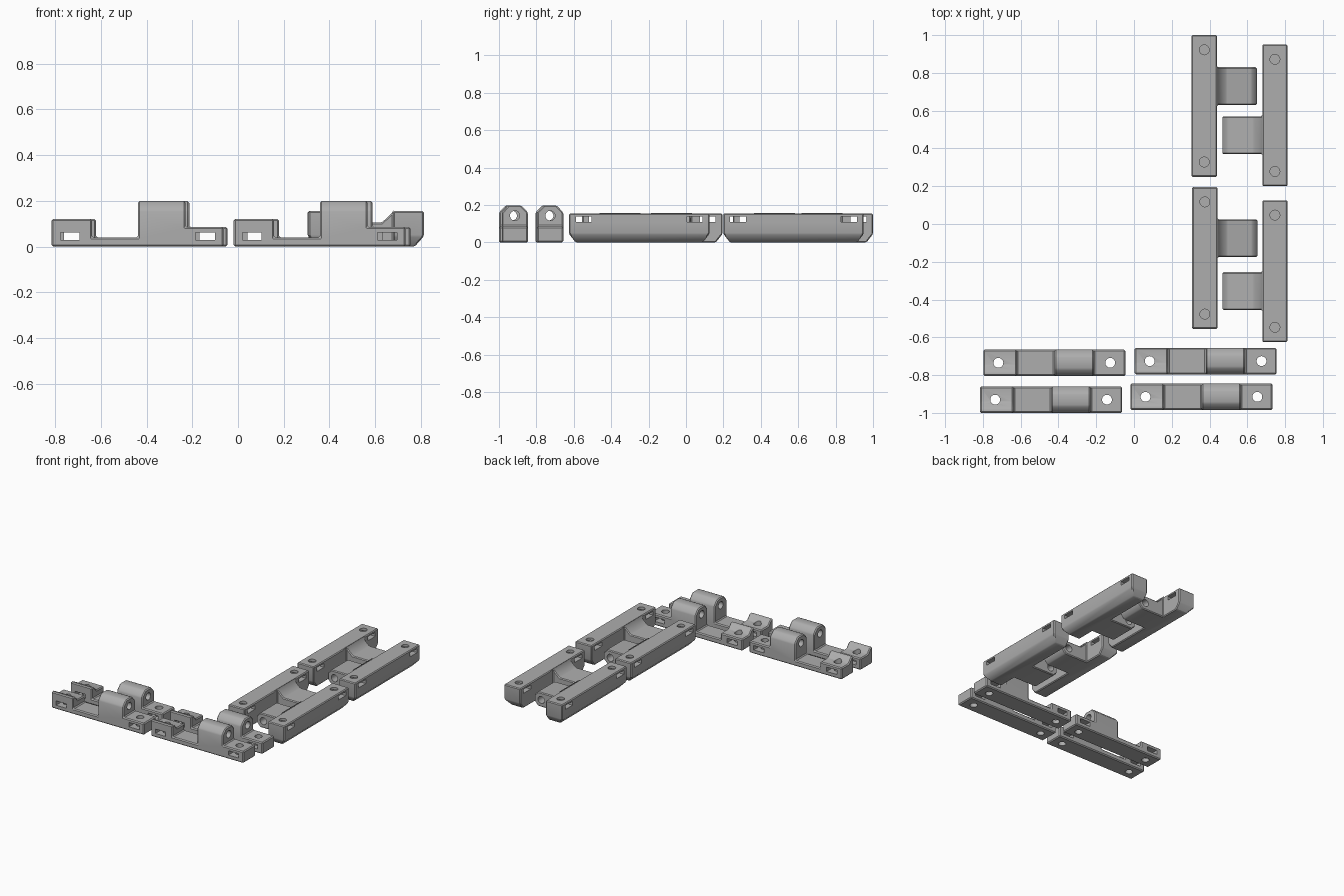
import bpy, bmesh, math
from mathutils import Matrix, Vector

if "Cube" in bpy.data.objects:
    bpy.data.objects.remove(bpy.data.objects["Cube"])

grey = bpy.data.materials.new("mid_grey")
grey.diffuse_color = (0.42, 0.42, 0.42, 1)
grey.use_nodes = True
grey.node_tree.nodes["Principled BSDF"].inputs["Base Color"].default_value = grey.diffuse_color


def add(name, bm):
    bmesh.ops.recalc_face_normals(bm, faces=bm.faces[:])
    me = bpy.data.meshes.new(name)
    bm.to_mesh(me)
    bm.free()
    ob = bpy.data.objects.new(name, me)
    bpy.context.collection.objects.link(ob)
    return ob


def prism(name, pts, axis, lo, hi):
    """Extrude a profile: (x, z) along y, or (y, z) along x."""
    bm = bmesh.new()
    place = (lambda p: (p[0], lo, p[1])) if axis == 'Y' else (lambda p: (lo, p[0], p[1]))
    face = bm.faces.new([bm.verts.new(place(p)) for p in pts])
    res = bmesh.ops.extrude_face_region(bm, geom=[face])
    move = Vector((0, hi - lo, 0)) if axis == 'Y' else Vector((hi - lo, 0, 0))
    bmesh.ops.translate(bm, vec=move,
                        verts=[g for g in res['geom'] if isinstance(g, bmesh.types.BMVert)])
    return add(name, bm)


def box(x0, x1, y0, y1, z0, z1):
    return prism("cutter", [(x0, z0), (x1, z0), (x1, z1), (x0, z1)], 'Y', y0, y1)


def cylinder(center, axis, radius, depth):
    bm = bmesh.new()
    rot = {'X': Matrix.Rotation(math.pi / 2, 4, 'Y'),
           'Y': Matrix.Rotation(math.pi / 2, 4, 'X'), 'Z': Matrix()}[axis]
    bmesh.ops.create_cone(bm, cap_ends=True, segments=32, radius1=radius, radius2=radius,
                          depth=depth, matrix=Matrix.Translation(center) @ rot)
    return add("cutter", bm)


def apply(ob, mod):
    bpy.context.view_layer.objects.active = ob
    bpy.ops.object.modifier_apply(modifier=mod.name)


def boolean(ob, other, op='DIFFERENCE'):
    m = ob.modifiers.new("cut", 'BOOLEAN')
    m.operation, m.object, m.solver = op, other, 'EXACT'
    apply(ob, m)
    bpy.data.objects.remove(other)


def soften(ob, width):
    m = ob.modifiers.new("edge", 'BEVEL')
    m.width, m.segments, m.limit_method = width, 1, 'ANGLE'
    m.angle_limit = math.radians(30)
    apply(ob, m)


def finish(ob, places):
    """Colour and shade the part, then place linked copies (x, y, turn)."""
    ob.data.materials.clear()
    ob.data.materials.append(grey)
    for p in ob.data.polygons:
        p.material_index = 0
    bpy.ops.object.select_all(action='DESELECT')
    ob.select_set(True)
    bpy.context.view_layer.objects.active = ob
    bpy.ops.object.shade_smooth_by_angle(angle=math.radians(25))
    for i, (x, y, turn) in enumerate(places):
        c = ob if i == 0 else ob.copy()
        if i:
            bpy.context.collection.objects.link(c)
        c.location = (x, y, 0)
        c.rotation_euler = (0, 0, turn)


# Hinge bracket: lipped block, thin web, tall knuckle and low end block
W = 0.07
bracket = prism("hinge_bracket", [(0, 0), (0.752, 0), (0.752, 0.085), (0.585, 0.085),
                (0.585, 0.198), (0.377, 0.198), (0.377, 0.04), (0.177, 0.04),
                (0.177, 0.12), (0, 0.12)], 'Y', -W, W)
# chamfered shoulders of the knuckle
for s in (-1, 1):
    boolean(bracket, prism("cutter", [(s * 0.034, 0.198), (s * 0.106, 0.122), (s * 0.106, 0.25),
                                      (s * 0.034, 0.25)], 'X', 0.3, 0.66))
# sloped seat behind the front lip
boolean(bracket, prism("cutter", [(-0.045, 0.12), (-0.015, 0.085), (0.1, 0.085), (0.1, 0.2),
                                  (-0.045, 0.2)], 'X', -0.1, 0.25))
soften(bracket, 0.007)
# pin hole, screw holes and side slots
boolean(bracket, cylinder((0.48, 0, 0.143), 'X', 0.026, 0.4))
for x in (0.08, 0.672):
    boolean(bracket, cylinder((x, 0, 0.05), 'Z', 0.026, 0.3))
    boolean(bracket, box(x - 0.042, x + 0.042, -0.1, 0.1, 0.029, 0.061))
finish(bracket, [(-0.815, -0.93, 0), (-0.798, -0.735, 0), (-0.019, -0.915, 0), (0.003, -0.726, 0)])

# Rail: bar with a chamfered outer bottom edge and chamfered bottom ends
H, R = 0.375, 0.067
bm = bmesh.new()
for z, dx, dy in ((0.155, 0, 0), (0.045, 0, 0), (0, 0.04, 0.035)):
    for s in (-1, 1):
        bm.verts.new((-R + dx, s * (H - dy), z))
        bm.verts.new((R, s * (H - dy), z))
bmesh.ops.convex_hull(bm, input=bm.verts[:])
bmesh.ops.dissolve_limit(bm, angle_limit=0.02, verts=bm.verts[:], edges=bm.edges[:])
rail = add("hinge_rail", bm)
# tab with a sloped root and a chamfered knuckle end
tab = prism("tab", [(0.03, 0), (0.25, 0), (0.278, 0.03), (0.278, 0.075), (0.25, 0.105),
                    (0.117, 0.105), (R, 0.152), (0.03, 0.152)], 'Y', 0.005, 0.205)
boolean(rail, tab, 'UNION')
soften(rail, 0.006)
# pin hole, blind screw holes and side slots
boolean(rail, cylinder((0.222, 0.105, 0.052), 'Y', 0.026, 0.4))
for y in (-0.297, 0.297):
    boolean(rail, cylinder((0, y, 0.16), 'Z', 0.026, 0.1))
    boolean(rail, box(-0.1, 0.1, y - 0.042, y + 0.042, 0.109, 0.138))
finish(rail, [(0.372, 0.625, 0), (0.746, 0.575, math.pi),
              (0.375, -0.18, 0), (0.746, -0.25, math.pi)])
